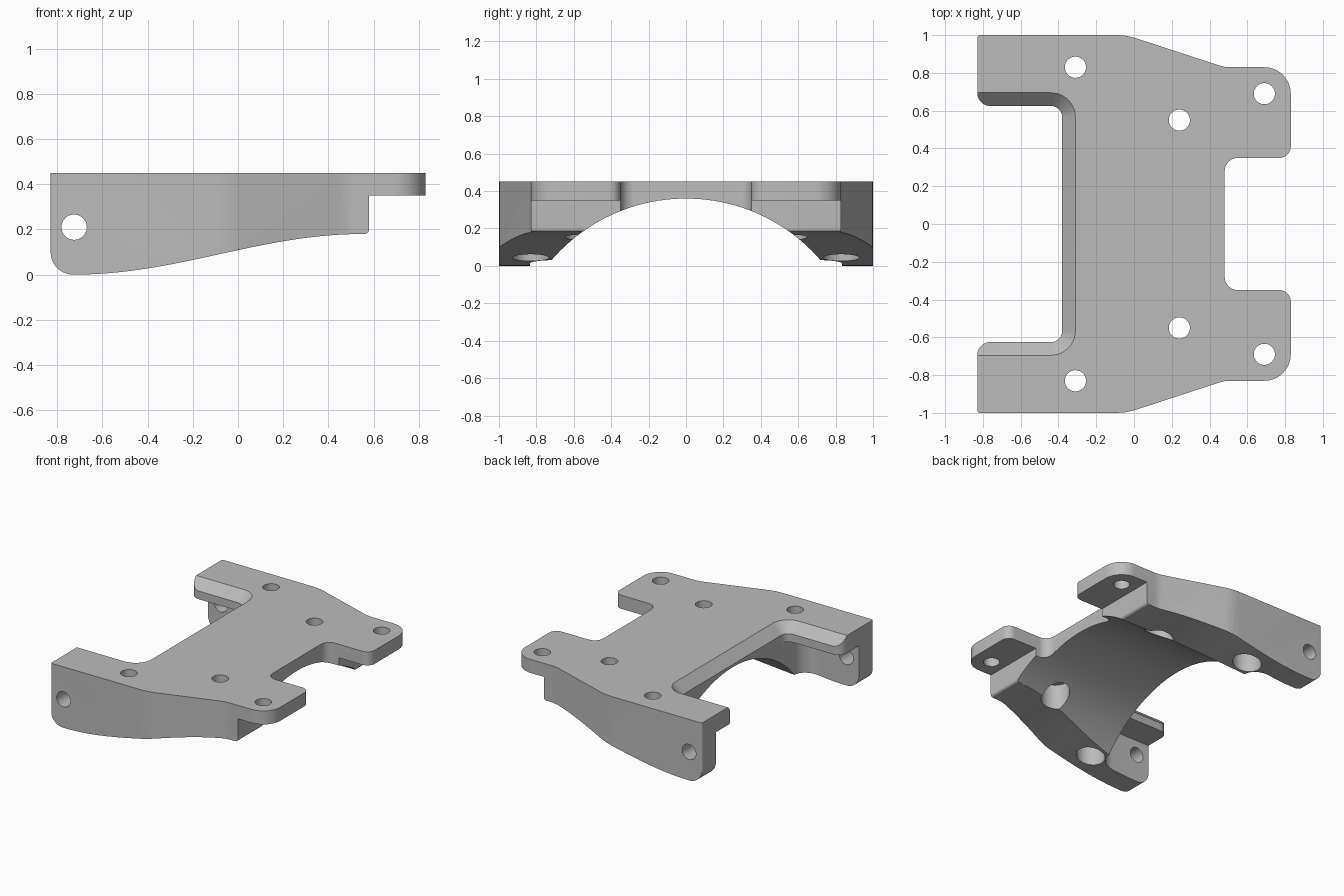
import bpy, bmesh, math
from mathutils import Vector, Matrix

cube = bpy.data.objects.get("Cube")
if cube:
    bpy.data.objects.remove(cube, do_unlink=True)

grey = bpy.data.materials.new("plain grey")
grey.use_nodes = True
grey.diffuse_color = (0.5, 0.5, 0.5, 1)
grey.node_tree.nodes["Principled BSDF"].inputs["Base Color"].default_value = (0.5, 0.5, 0.5, 1)


def rounded(corners):
    """Closed 2D outline from (u, v, radius) corners."""
    out, n = [], len(corners)
    for i, (u, v, r) in enumerate(corners):
        p = Vector((u, v))
        if r == 0:
            out.append(p)
            continue
        a = (Vector(corners[i - 1][:2]) - p).normalized()
        b = (Vector(corners[(i + 1) % n][:2]) - p).normalized()
        ang = a.angle(b)
        centre = p + (a + b).normalized() * r / math.sin(ang / 2)
        start = p + a * r / math.tan(ang / 2) - centre
        turn = math.copysign(math.pi - ang, a.y * b.x - a.x * b.y)
        steps = max(2, math.ceil(abs(turn) / math.radians(9.1)))
        for k in range(steps + 1):
            out.append(centre + Matrix.Rotation(turn * k / steps, 2) @ start)
    return out


def circle(u, v, r, n=48):
    return [Vector((u + r * math.cos(math.tau * k / n), v + r * math.sin(math.tau * k / n)))
            for k in range(n)]


# Where an outline (u, v) at depth w lands for each extrusion axis
AXES = {"x": lambda u, v, w: (w, u, v),
        "y": lambda u, v, w: (u, w, v),
        "z": lambda u, v, w: (u, v, w)}


def loft(name, axis, layers):
    """Solid through (outline, depth) layers."""
    bm = bmesh.new()
    rings = [[bm.verts.new(AXES[axis](p[0], p[1], w)) for p in pts] for pts, w in layers]
    n = len(rings[0])
    for lo, hi in zip(rings, rings[1:]):
        for i in range(n):
            j = (i + 1) % n
            bm.faces.new((lo[i], lo[j], hi[j], hi[i]))
    bm.faces.new(rings[0])
    bm.faces.new(rings[-1])
    bmesh.ops.recalc_face_normals(bm, faces=bm.faces)
    mesh = bpy.data.meshes.new(name)
    bm.to_mesh(mesh)
    bm.free()
    mesh.materials.append(grey)
    obj = bpy.data.objects.new(name, mesh)
    bpy.context.collection.objects.link(obj)
    return obj


def prism(name, axis, outline, w0, w1):
    return loft(name, axis, [(outline, w0), (outline, w1)])


def combine(body, tool, operation="DIFFERENCE"):
    tool.hide_render = True
    mod = body.modifiers.new("cut", "BOOLEAN")
    mod.operation, mod.solver, mod.object = operation, "EXACT", tool
    bpy.context.view_layer.objects.active = body
    bpy.ops.object.modifier_apply(modifier=mod.name)
    bpy.data.objects.remove(tool, do_unlink=True)


# Plan outline: one half, mirrored
half = [(-0.38, 0.625, 0.06), (-0.83, 0.625, 0.07), (-0.83, 1, 0.015), (-0.04, 1, 0.3),
        (0.48, 0.83, 0.2), (0.83, 0.83, 0.14), (0.83, 0.35, 0.06), (0.48, 0.35, 0.07)]
plan = rounded(half + [(x, -y, r) for x, y, r in reversed(half)])
bracket = prism("mounting_bracket", "z", plan, -0.1, 0.6)

# Side profile: rounded heel, S-shaped underside, step below the lugs
side = [(-0.829, 0.45)]
for k in range(11):
    a = math.pi + math.pi / 2 * k / 10
    side.append((-0.729 + 0.1 * math.cos(a), 0.1 + 0.1 * math.sin(a)))
for k in range(1, 33):
    t = k / 32
    side.append((-0.729 + 1.289 * t, 0.09 * (1 - math.cos(math.pi * t))))
for k in range(1, 7):
    a = -math.pi / 2 + math.pi / 2 * k / 6
    side.append((0.56 + 0.02 * math.cos(a), 0.2 + 0.02 * math.sin(a)))
side += [(0.58, 0.35), (0.9, 0.35), (0.9, 0.45)]
combine(bracket, prism("side_profile", "y", side, -1.1, 1.1), "INTERSECT")

# Arched tunnel along the underside
combine(bracket, prism("arch", "x", circle(0, -0.59, 0.95, 160), -1, 1))

# Pocket under the flanges, between the arms
pocket = rounded([(-1, -0.835, 0), (-0.381, -0.835, 0.12), (-0.381, 0.835, 0.12), (-1, 0.835, 0)])
combine(bracket, prism("arm_pocket", "z", pocket, -0.2, 0.32))


# Chamfer around the open end
def opening(d):
    x, y, r = -0.38 + d, 0.625 + d, 0.06 + d
    return rounded([(-1, -y, 0), (x, -y, r), (x, y, r), (-1, y, 0)])


combine(bracket, loft("chamfer", "z", [(opening(d), 0.38 + d) for d in (-0.01, 0.14)]))

# Mounting holes, with counterbores below the inner four
for s in (-1, 1):
    for x, y, bored in ((-0.31, 0.83, True), (0.24, 0.55, True), (0.69, 0.69, False)):
        combine(bracket, prism("hole", "z", circle(x, s * y, 0.056), -0.2, 0.6))
        if bored:
            combine(bracket, prism("counterbore", "z", circle(x, s * y, 0.098), -0.2, 0.33))

# Cross hole through both arms
combine(bracket, prism("cross_hole", "y", circle(-0.725, 0.21, 0.056), -1.2, 1.2))

bpy.ops.object.select_all(action="DESELECT")
bracket.select_set(True)
bpy.context.view_layer.objects.active = bracket
bpy.ops.object.shade_smooth_by_angle(angle=math.radians(15))
